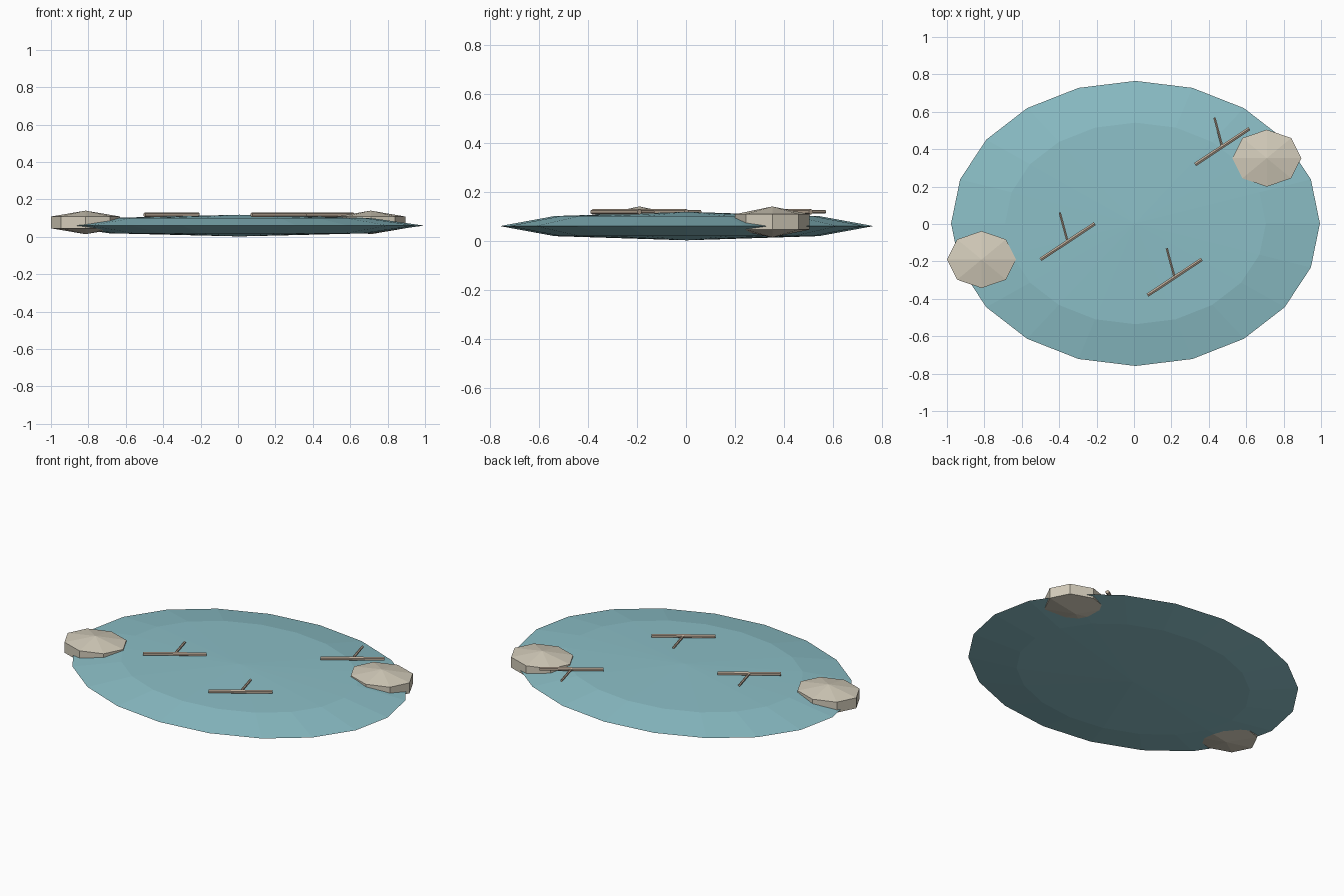
import bpy, bmesh, math
from mathutils import Vector, Matrix

if "Cube" in bpy.data.objects:
    bpy.data.objects.remove(bpy.data.objects["Cube"], do_unlink=True)


def material(name, rgb):
    m = bpy.data.materials.new(name)
    m.use_nodes = True
    m.diffuse_color = (*rgb, 1)
    m.node_tree.nodes["Principled BSDF"].inputs["Base Color"].default_value = (*rgb, 1)
    return m


WATER = material("pale teal", (0.26, 0.52, 0.57))
STONE = material("warm grey stone", (0.65, 0.60, 0.49))
WOOD = material("driftwood", (0.50, 0.40, 0.31))


def finish(name, bm, mat):
    mesh = bpy.data.meshes.new(name)
    bm.to_mesh(mesh)
    bm.free()
    mesh.materials.append(mat)
    obj = bpy.data.objects.new(name, mesh)
    bpy.context.collection.objects.link(obj)
    return obj


def ellipsoid(name, mat, segments, rings, centre, radii):
    bm = bmesh.new()
    bmesh.ops.create_uvsphere(bm, u_segments=segments, v_segments=rings, radius=1)
    obj = finish(name, bm, mat)
    obj.location = centre
    obj.scale = radii
    return obj


def rod(name, start, end, radius):
    start, end = Vector(start), Vector(end)
    axis = end - start
    bm = bmesh.new()
    bmesh.ops.create_cone(bm, cap_ends=True, segments=6, radius1=radius,
                          radius2=radius, depth=axis.length)
    turn = axis.to_track_quat("Z", "Y").to_matrix().to_4x4()
    bm.transform(Matrix.Translation((start + end) / 2) @ turn)
    return finish(name, bm, WOOD)


# Flat faceted pool
ellipsoid("pool", WATER, 20, 4, (0.008, 0.003, 0.06), (0.986, 0.762, 0.058))

# Bank stones
for side, x, y in (("right", -0.815, -0.19), ("left", 0.71, 0.352)):
    ellipsoid(side + "_stone", STONE, 8, 3, (x, y, 0.077), (0.213, 0.176, 0.063))

# Floating sticks, each with one side twig
along = Vector((0.145, 0.096, 0))
for i, (x, y) in enumerate(((-0.355, -0.094), (0.217, -0.285), (0.472, 0.414)), 1):
    c = Vector((x, y, 0.118))
    rod(f"stick_{i}", c - along, c + along, 0.011)
    rod(f"twig_{i}", c, c + Vector((-0.042, 0.155, 0)), 0.007)
